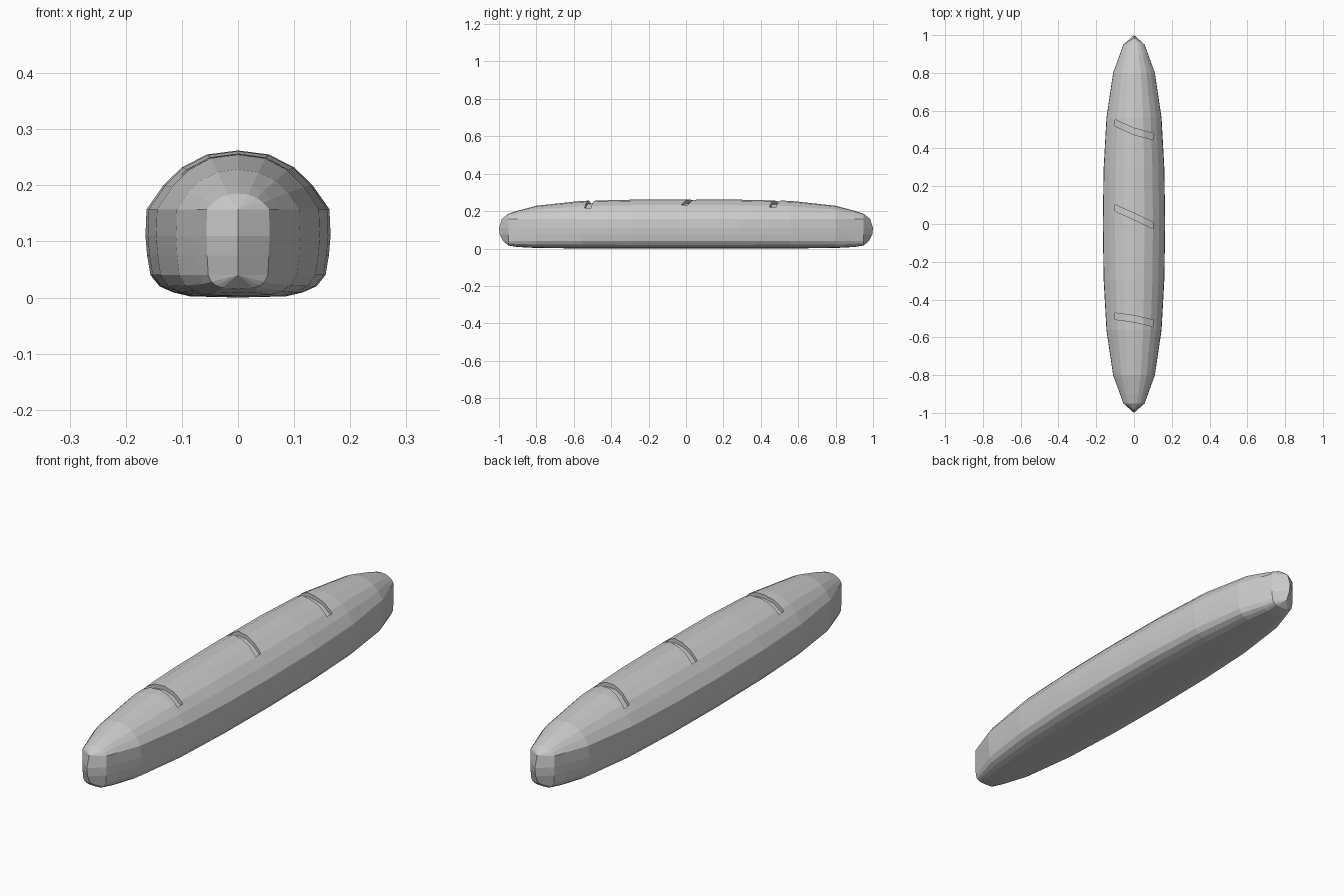
import bpy, bmesh

cube = bpy.data.objects.get("Cube")
if cube:
    bpy.data.objects.remove(cube, do_unlink=True)

# Half cross-section (x, z) at the middle, from crown to underside
SECTION = [(0, .262), (.055, .255), (.1, .232), (.133, .2), (.163, .157),
           (.165, .11), (.162, .075), (.156, .04), (.14, .02), (.115, .009),
           (.085, .002), (0, 0)]
SIDE_TOP, SIDE_LOW = .157, .04
# Stations along the length: y, width, crown height, underside depth (as factors)
STATIONS = [(0, 1, 1, 1), (.29, .975, .99, 1), (.56, .885, .93, .99),
            (.8, .67, .68, .93), (.9, .45, .43, .8), (.95, .34, .27, .6),
            (1, 0, 0, 0)]
TIP_PULL = {.157: .015, .11: 0, .075: .004, .04: .022}


def lerp_table(table, t):
    """Interpolate rows of a table by its first column."""
    for a, b in zip(table, table[1:]):
        if t <= b[0]:
            f = (t - a[0]) / (b[0] - a[0])
            return [p + (q - p) * f for p, q in zip(a, b)]
    return list(table[-1])


def shape_z(z, crown, under):
    if z > SIDE_TOP:
        return SIDE_TOP + (z - SIDE_TOP) * crown
    if z < SIDE_LOW:
        return SIDE_LOW + (z - SIDE_LOW) * under
    return z


def surface_z(x, y):
    _, width, crown, under = lerp_table(STATIONS, abs(y))
    return shape_z(lerp_table(SECTION[:5], abs(x) / width)[1], crown, under)


def make_object(name, rings, capped):
    """Skin a list of closed rings of points."""
    bm = bmesh.new()
    loops = [[bm.verts.new(p) for p in ring] for ring in rings]
    n = len(loops[0])
    for a, b in zip(loops, loops[1:]):
        for i in range(n):
            j = (i + 1) % n
            bm.faces.new((a[i], a[j], b[j], b[i]))
    if capped:
        bm.faces.new(loops[0])
        bm.faces.new(loops[-1])
    bmesh.ops.remove_doubles(bm, verts=bm.verts, dist=1e-5)
    bmesh.ops.recalc_face_normals(bm, faces=bm.faces)
    mesh = bpy.data.meshes.new(name)
    bm.to_mesh(mesh)
    bm.free()
    obj = bpy.data.objects.new(name, mesh)
    bpy.context.collection.objects.link(obj)
    return obj


# Loaf body, mirrored front to back
full_section = SECTION + [(-x, z) for x, z in SECTION[-2:0:-1]]
mirrored = [(-y, w, c, u) for y, w, c, u in STATIONS[:0:-1]] + STATIONS
rings = []
for y, width, crown, under in mirrored:
    ring = []
    for x, z in full_section:
        zz = shape_z(z, crown, under)
        yy = y
        if abs(y) == 1:
            yy -= y * TIP_PULL[round(zz, 3)]
        ring.append((x * width, yy, zz))
    rings.append(ring)
loaf = make_object("bread_loaf", rings, False)

crust = bpy.data.materials.new("crust_grey")
crust.use_nodes = True
grey = (.6, .6, .6, 1)
crust.diffuse_color = grey
crust.node_tree.nodes["Principled BSDF"].inputs["Base Color"].default_value = grey
loaf.data.materials.append(crust)

# Diagonal score cuts: y at the right end, middle and left end
SCORES = {"back": (.535, .49, .463), "middle": (.085, .04, -.008),
          "front": (-.488, -.502, -.525)}
HALF, DEPTH = .017, .016
for name, (y0, y1, y2) in SCORES.items():
    path = [(-.1, y0), (-.05, (y0 + y1) / 2), (0, y1), (.05, (y1 + y2) / 2), (.1, y2)]
    rings = []
    for x, y in path:
        low = surface_z(x, y) - DEPTH
        rings.append([(x, y - HALF, low), (x, y + HALF, low),
                      (x, y + HALF, .3), (x, y - HALF, .3)])
    cutter = make_object(name + "_score_cutter", rings, True)
    cutter.hide_render = True
    cutter.data.materials.append(crust)
    cut = loaf.modifiers.new(name + "_score", "BOOLEAN")
    cut.operation = "DIFFERENCE"
    cut.solver = "EXACT"
    cut.object = cutter
    bpy.context.view_layer.objects.active = loaf
    bpy.ops.object.modifier_apply(modifier=cut.name)
    bpy.data.objects.remove(cutter, do_unlink=True)
